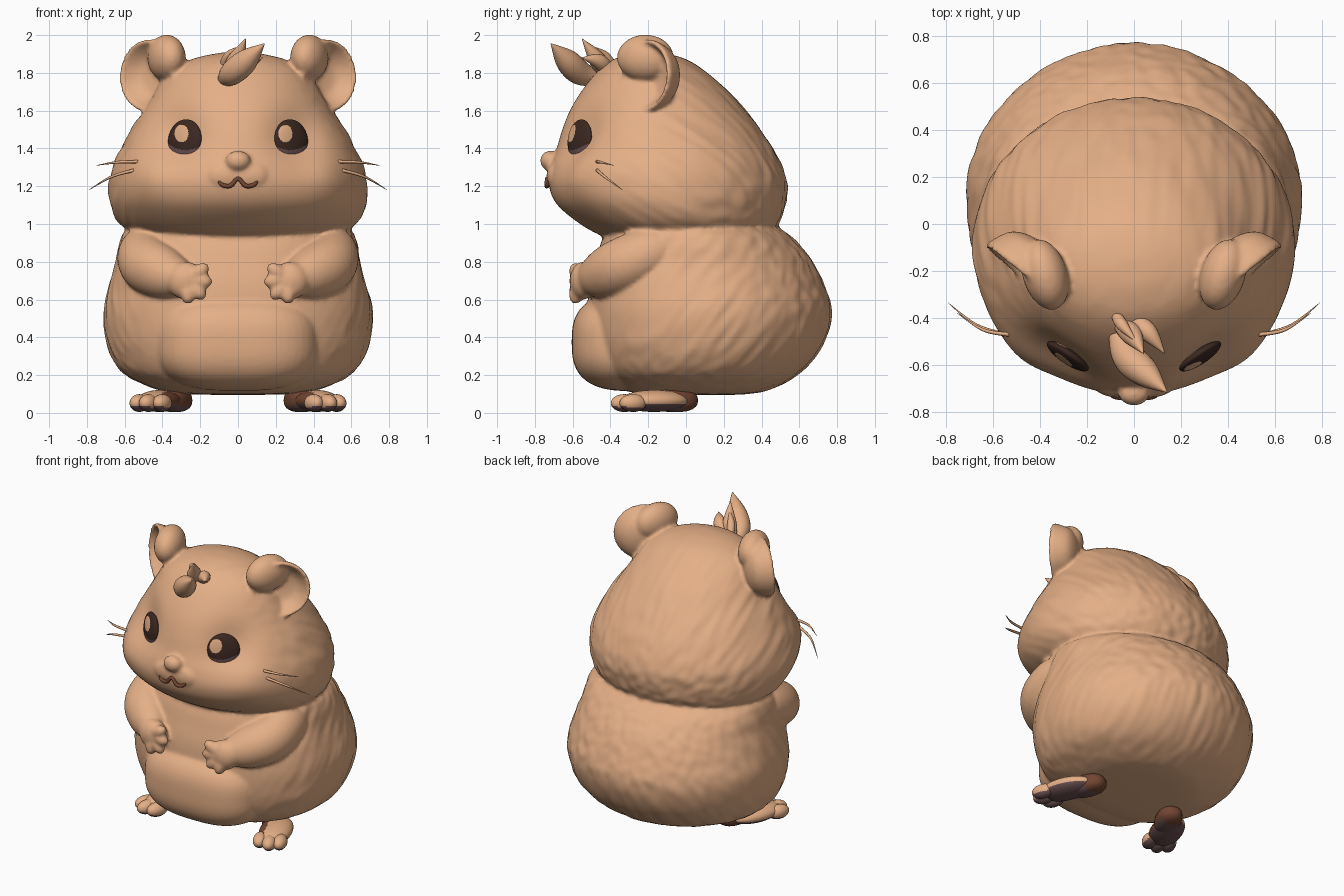
import bpy, bmesh, math
from mathutils import Vector, Matrix, Quaternion, noise
from mathutils.bvhtree import BVHTree

if "Cube" in bpy.data.objects:
    bpy.data.objects.remove(bpy.data.objects["Cube"])


def colour(name, r, g, b):
    m = bpy.data.materials.new(name)
    m.diffuse_color = (r, g, b, 1)
    m.use_nodes = True
    m.node_tree.nodes["Principled BSDF"].inputs["Base Color"].default_value = m.diffuse_color
    return m


TAN = colour("tan_fur", .78, .43, .24)
DARK = colour("dark_brown", .045, .021, .015)
PLUM = colour("plum", .15, .082, .085)
BROWN = colour("foot_brown", .17, .06, .032)


def finish(name, bm, *mats):
    bmesh.ops.recalc_face_normals(bm, faces=bm.faces)
    for f in bm.faces:
        f.smooth = True
    me = bpy.data.meshes.new(name)
    bm.to_mesh(me)
    bm.free()
    ob = bpy.data.objects.new(name, me)
    bpy.context.collection.objects.link(ob)
    for m in mats:
        me.materials.append(m)
    return ob


def spline(rows, steps):
    """Smooth interpolation through rows of numbers."""
    out = []
    for i in range(len(rows) - 1):
        a, b, c, d = (rows[min(max(i + k, 0), len(rows) - 1)] for k in (-1, 0, 1, 2))
        for s in range(steps):
            t = s / steps
            out.append([q + .5 * t * (r - p + t * (2*p - 5*q + 4*r - u + t * (3*(q - r) + u - p)))
                        for p, q, r, u in zip(a, b, c, d)])
    return out + [list(rows[-1])]


def skin(bm, rings):
    """Bridge rings of points and close both ends."""
    vs = [[bm.verts.new(p) for p in ring] for ring in rings]
    n = len(vs[0])
    for a, b in zip(vs, vs[1:]):
        for i in range(n):
            bm.faces.new((a[i], a[(i+1) % n], b[(i+1) % n], b[i]))
    bm.faces.new(vs[0][::-1])
    bm.faces.new(vs[-1])


def bump(x, z, cx, cz, rx, rz):
    return math.exp(-((abs(x) - cx) / rx) ** 2 - ((z - cz) / rz) ** 2)


def furry_loft(name, rows, along, fade, face=False, front=2, back=2, n=240):
    """Stack of ovals (z, half width, front y, back y) with combed fur relief."""
    rings = []
    along = Vector(along).normalized()
    across = along.cross(Vector((1, 0, 0)))
    for z, w, yf, yb in spline(rows, 10):
        ring = []
        for i in range(n):
            a = math.tau * i / n
            d = Vector((math.cos(a), math.sin(a), 0))
            e = front if d.y < 0 else back
            s = (abs(d.x) ** e + abs(d.y) ** e) ** (-1 / e)
            p = Vector((w * d.x * s, (yf + yb) / 2 + (yb - yf) / 2 * d.y * s, z))
            mask = min(max((p.y - fade) / .3, 0), 1)
            q = Vector((p.x * 20, p.dot(across) * 20, p.dot(along) * 2.5))
            if face and p.y < -.2:  # eye sockets and cheeks
                p.y += .065 * bump(p.x, z, .32, 1.47, .14, .15) - .03 * bump(p.x, z, .5, 1.25, .12, .15)
            ring.append(p + d * noise.noise(q) * .01 * mask)
        rings.append(ring)
    bm = bmesh.new()
    skin(bm, rings)
    return finish(name, bm, TAN)


def tube(name, pts, mat, n=20, steps=6):
    """Tapering sweep through (x, y, z, radius) points."""
    path = spline(pts, steps)
    pos = [Vector(p[:3]) for p in path]
    rings = []
    for i, p in enumerate(pos):
        t = (pos[min(i+1, len(pos)-1)] - pos[max(i-1, 0)]).normalized()
        if i == 0:
            side = t.orthogonal().normalized()
        side = (side - t * side.dot(t)).normalized()
        up = t.cross(side)
        r = max(path[i][3], .001)
        rings.append([p + r * (math.cos(a) * side + math.sin(a) * up)
                      for a in (math.tau * k / n for k in range(n))])
    bm = bmesh.new()
    skin(bm, rings)
    return finish(name, bm, mat)


def blob(name, loc, radii, *mats, rot=Quaternion(), seg=32, power=2):
    """Ellipsoid; a power above 2 makes it boxier."""
    bm = bmesh.new()
    bmesh.ops.create_uvsphere(bm, u_segments=seg, v_segments=seg * 3 // 4, radius=1)
    for v in bm.verts:
        v.co /= sum(abs(c) ** power for c in v.co) ** (1 / power)
    bm.transform(Matrix.LocRotScale(Vector(loc), rot, Vector(radii)))
    return finish(name, bm, *mats)


# Body, belly and head
body = furry_loft("body", [
    (.095, .01, .06, .20), (.10, .28, -.20, .33), (.125, .43, -.34, .45), (.2, .595, -.44, .59),
    (.3, .67, -.49, .69), (.42, .705, -.515, .75), (.55, .71, -.52, .77), (.68, .68, -.51, .73),
    (.8, .645, -.48, .67), (.9, .63, -.45, .59), (.97, .59, -.41, .51), (1.02, .45, -.3, .4),
    (1.03, .01, .04, .06)], (0, .6, .8), -.45, front=2.4, back=1.93)
head = furry_loft("head", [
    (.90, .01, -.11, -.09), (.91, .33, -.34, .25), (.94, .52, -.45, .40), (1.0, .625, -.56, .485),
    (1.1, .675, -.68, .525), (1.2, .685, -.725, .535), (1.3, .665, -.72, .51), (1.4, .62, -.685, .46),
    (1.5, .565, -.655, .395), (1.6, .50, -.615, .315), (1.7, .44, -.555, .225), (1.8, .365, -.475, .11),
    (1.87, .25, -.385, 0), (1.905, .1, -.28, -.12), (1.91, .01, -.21, -.19)], (0, .8, -.5), -.45, face=True)
tree = BVHTree.FromPolygons([v.co for v in head.data.vertices],
                            [list(p.vertices) for p in head.data.polygons])
flesh = [body, head, blob("belly", (0, -.27, .375), (.435, .335, .26), TAN, seg=64, power=2.8)]

# Nose, muzzle and mouth
flesh.append(blob("nose", (0, -.72, 1.335), (.066, .052, .053), TAN))
for sx in (-1, 1):
    flesh.append(blob("muzzle_pad", (sx * .06, -.70, 1.255), (.10, .038, .07), TAN))
tube("mouth", [(-.108, -.715, 1.24, .006), (-.085, -.732, 1.208, .011), (-.04, -.738, 1.203, .012),
               (0, -.735, 1.24, .011), (.04, -.738, 1.203, .012), (.085, -.732, 1.208, .011),
               (.108, -.715, 1.24, .006)], BROWN, n=12)

# Forehead tuft
tube("tuft_front", [(-.08, -.45, 1.76, .03), (-.03, -.56, 1.80, .065), (.05, -.635, 1.87, .06),
                    (.14, -.715, 1.955, .002)], TAN)
tube("tuft_middle", [(-.06, -.43, 1.80, .03), (-.01, -.47, 1.87, .045), (.04, -.55, 1.98, .002)], TAN)
tube("tuft_back", [(-.01, -.40, 1.80, .03), (.06, -.46, 1.86, .04), (.13, -.55, 1.88, .002)], TAN)
tube("tuft_wisp", [(-.08, -.38, 1.83, .02), (-.05, -.43, 1.89, .025), (.01, -.50, 1.94, .002)], TAN)

for sx, side in ((-1, "left_"), (1, "right_")):
    # Ear cup, revolved around its facing direction, with a folded upper lobe
    facing = Vector((sx * .64, -.76, .05)).to_track_quat('Z', 'Y')
    profile = [(-.13, .005), (-.12, .08), (-.08, .15), (0, .187), (.03, .19), (.035, .175),
               (0, .148), (-.04, .1), (-.055, .005)]
    rings = []
    for h, r in spline(profile, 4):
        rings.append([Vector((sx * .462, -.19, 1.785)) + facing @ Vector((r * math.cos(a), r * math.sin(a), h))
                      for a in (math.tau * k / 48 for k in range(48))])
    bm = bmesh.new()
    skin(bm, rings)
    flesh.append(finish(side + "ear", bm, TAN))
    flesh.append(blob(side + "ear_fold", (sx * .378, -.215, 1.88), (.095, .155, .122), TAN,
                      rot=Quaternion((0, 0, 1), -sx * .3)))

    # Eye with dark iris, plum lower rim and a bright glint
    loc, normal, _, _ = tree.ray_cast(Vector((sx * .275, -2, 1.445)), Vector((0, 1, 0)))
    out = Vector((sx * .55, -.82, .12)).normalized()
    eye = blob(side + "eye", loc + out * .012, (.104, .108, .03), DARK, PLUM, TAN,
               rot=out.to_track_quat('Z', 'Y'), seg=80)
    for p in eye.data.polygons:
        dx, dz = p.center.x - loc.x, p.center.z - loc.z
        if dz < -.054 + .03 * (dx / .09) ** 2:
            p.material_index = 1
        if ((dx + .024) / .037) ** 2 + ((dz - .034) / .046) ** 2 < 1:
            p.material_index = 2

    # Whiskers
    tube(side + "whisker_upper", [(sx * .53, -.47, 1.33, .009), (sx * .64, -.45, 1.327, .007),
                                  (sx * .75, -.38, 1.31, .001)], TAN, n=8)
    tube(side + "whisker_lower", [(sx * .55, -.47, 1.285, .009), (sx * .67, -.43, 1.25, .007),
                                  (sx * .79, -.335, 1.18, .001)], TAN, n=8)

    # Arm, paw and fingers
    flesh.append(tube(side + "arm", [(sx * .47, -.02, .86, .09), (sx * .49, -.16, .85, .14),
                                     (sx * .475, -.32, .785, .15), (sx * .38, -.43, .735, .135),
                                     (sx * .29, -.51, .71, .09)], TAN, n=32))
    flesh.append(blob(side + "paw", (sx * .275, -.545, .70), (.1, .07, .1), TAN))
    for tx, tz in ((.18, .765), (.165, .695), (.195, .625), (.265, .607)):
        mid, tip = Vector((sx * .27, -.565, .705)), Vector((sx * tx, -.585, tz))
        flesh.append(blob(side + "finger", (tip * 2 + mid) / 3, (.04, .04, .066), TAN,
                          rot=(tip - mid).to_track_quat('Z', 'Y'), seg=20))

    # Foot turned outward: three toes, brown heel and inner side, plum sole
    turn = Quaternion((0, 0, 1), sx * .38)
    centre = Vector((sx * .415, -.17, .063))
    foot = blob(side + "foot", centre, (.105, .19, .058), TAN, PLUM, BROWN, rot=turn)
    heel = blob(side + "heel", (sx * .335, -.06, .066), (.08, .125, .062), BROWN, PLUM, rot=turn, power=2.5)
    toes = [blob(side + "toe", Vector((sx * .41, -.18, .052)) + turn @ Vector((sx * tx, ty, 0)),
                 (.046, .075, .047), TAN, PLUM, rot=turn, seg=24)
            for tx, ty in ((-.062, -.13), (.005, -.16), (.068, -.135))]
    for ob in [foot, heel] + toes:
        for p in ob.data.polygons:
            local = turn.inverted() @ (p.center - centre)
            if p.normal.z < -.5 and (ob != heel or p.center.y < -.02):
                p.material_index = 1
            elif ob == foot and sx * local.x < -.05:
                p.material_index = 2

# Merge the soft parts into one continuous skin
bm = bmesh.new()
for ob in flesh:
    bm.from_mesh(ob.data)
    bpy.data.objects.remove(ob)
fur = finish("furry_body", bm, TAN)
remesh = fur.modifiers.new("merge", 'REMESH')
remesh.mode, remesh.voxel_size, remesh.use_smooth_shade = 'VOXEL', .0125, True
soften = fur.modifiers.new("soften", 'SMOOTH')
soften.factor, soften.iterations = .5, 4
